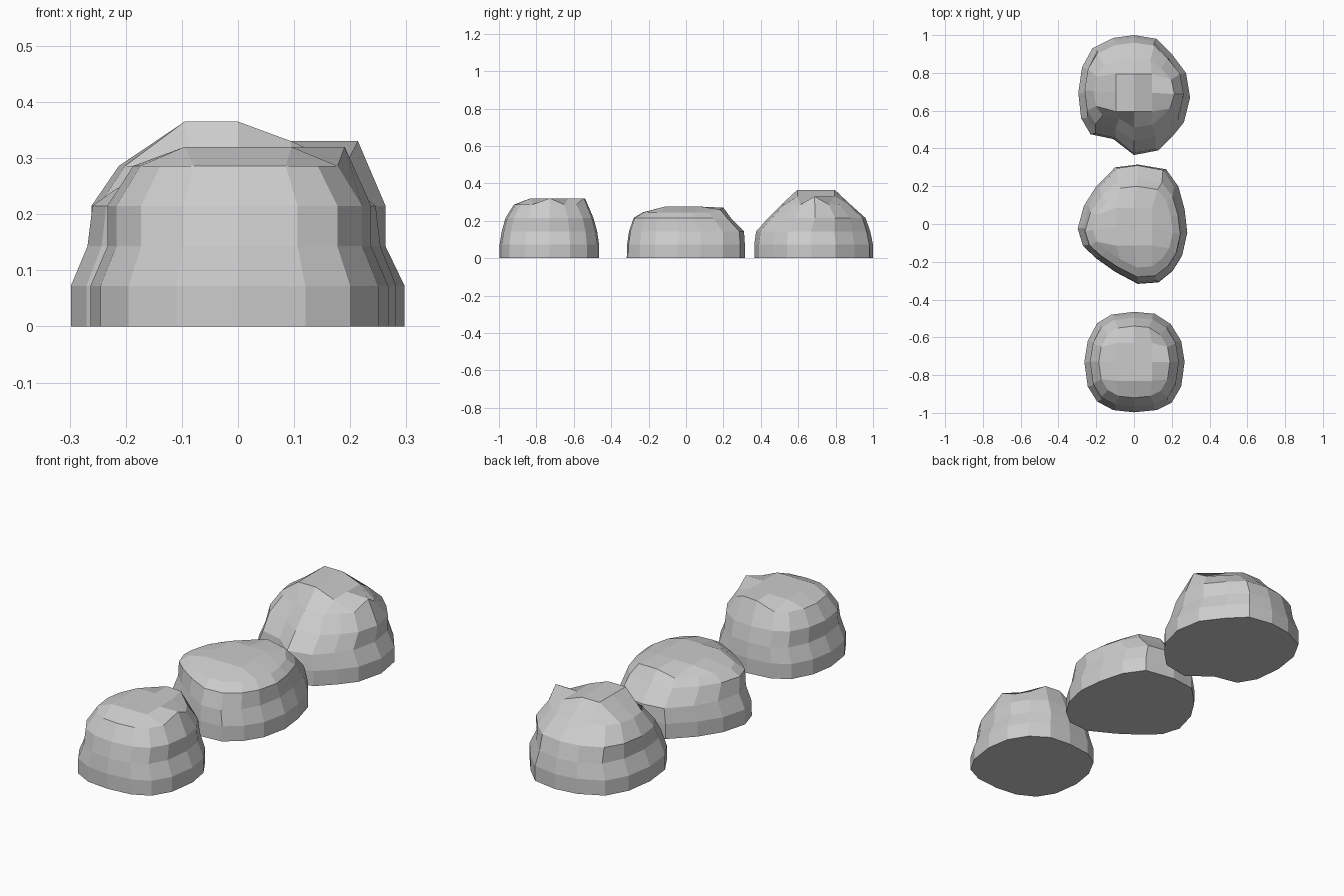
import bpy, bmesh

if "Cube" in bpy.data.objects:
    bpy.data.objects.remove(bpy.data.objects["Cube"])


def boulder(name, outline, levels, inner, lifts):
    """outline: 16 ground points, counter-clockwise from +x.
    levels: (z, x scale, y min, y max) for each course.
    inner: heights of the 8 crown points, then the middle. lifts: raised rim points."""
    bm = bmesh.new()
    y0 = min(p[1] for p in outline)
    y1 = max(p[1] for p in outline)
    rings = []
    for i, (z, sx, lo, hi) in enumerate(levels):
        ring = []
        for k, (x, y) in enumerate(outline):
            h = lifts.get(k, z) if i == len(levels) - 1 else z
            ring.append(bm.verts.new((x * sx, lo + (y - y0) / (y1 - y0) * (hi - lo), h)))
        rings.append(ring)

    # Ground face and stacked side facets
    bm.faces.new(rings[0][::-1])
    for a, b in zip(rings, rings[1:]):
        for k in range(16):
            n = (k + 1) % 16
            bm.faces.new((a[k], a[n], b[n], b[k]))

    # Crown: a 4 x 4 patch of quads inside the rim
    rim = rings[-1]
    z, sx, lo, hi = levels[-1]
    cy = (lo + hi) / 2
    directions = [(1, 0), (1, 1), (0, 1), (-1, 1), (-1, 0), (-1, -1), (0, -1), (1, -1)]
    crown = [bm.verts.new((dx * 0.095, cy + dy * 0.10, inner[k]))
             for k, (dx, dy) in enumerate(directions)]
    middle = bm.verts.new((0, cy, inner[8]))
    for q in range(4):
        c = 4 * q + 2
        s, d, e = crown[2 * q], crown[2 * q + 1], crown[(2 * q + 2) % 8]
        bm.faces.new((rim[c - 2], rim[c - 1], d, s))
        bm.faces.new((rim[c - 1], rim[c], rim[(c + 1) % 16], d))
        bm.faces.new((rim[(c + 1) % 16], rim[(c + 2) % 16], e, d))
        bm.faces.new((s, d, e, middle))

    bmesh.ops.recalc_face_normals(bm, faces=bm.faces)
    mesh = bpy.data.meshes.new(name)
    bm.to_mesh(mesh)
    bm.free()
    bpy.context.collection.objects.link(bpy.data.objects.new(name, mesh))


# Compact rounded boulder at the front
boulder("front_boulder",
        [(.268, -.73), (.25, -.62), (.195, -.53), (.11, -.475), (0, -.465), (-.12, -.48),
         (-.195, -.525), (-.245, -.62), (-.263, -.73), (-.245, -.86), (-.195, -.94),
         (-.11, -.985), (0, -.997), (.12, -.985), (.2, -.945), (.25, -.86)],
        [(0, 1, -.997, -.465), (.072, 1, -.997, -.465), (.143, .885, -.985, -.475),
         (.215, .885, -.965, -.495), (.286, .71, -.92, -.54)],
        [.32] * 9, {0: .32, 3: .32, 4: .32})

# Low flattened boulder in the middle
boulder("middle_boulder",
        [(.282, -.04), (.268, .08), (.235, .2), (.17, .29), (.02, .315), (-.1, .3),
         (-.2, .2), (-.265, .1), (-.298, -.02), (-.27, -.11), (-.2, -.175),
         (-.1, -.245), (.02, -.308), (.13, -.3), (.205, -.24), (.255, -.16)],
        [(0, 1, -.317, .315), (.072, 1, -.315, .315), (.143, .9, -.305, .31),
         (.215, .87, -.28, .24), (.245, .73, -.23, .2)],
        [.275] * 9, {3: .26, 4: .27})

# Tall peaked boulder at the back, bulging toward the front
boulder("back_boulder",
        [(.297, .67), (.275, .8), (.2, .9), (.12, .98), (0, 1), (-.11, .985),
         (-.22, .93), (-.275, .83), (-.295, .695), (-.28, .56), (-.23, .475),
         (-.11, .45), (0, .365), (.13, .39), (.205, .465), (.265, .54)],
        [(0, 1, .365, 1), (.072, 1, .365, 1), (.143, .885, .375, .985),
         (.215, .885, .44, .96), (.286, .72, .51, .88)],
        [.33, .33, .365, .365, .365, .365, .365, .33, .365], {0: .33})
